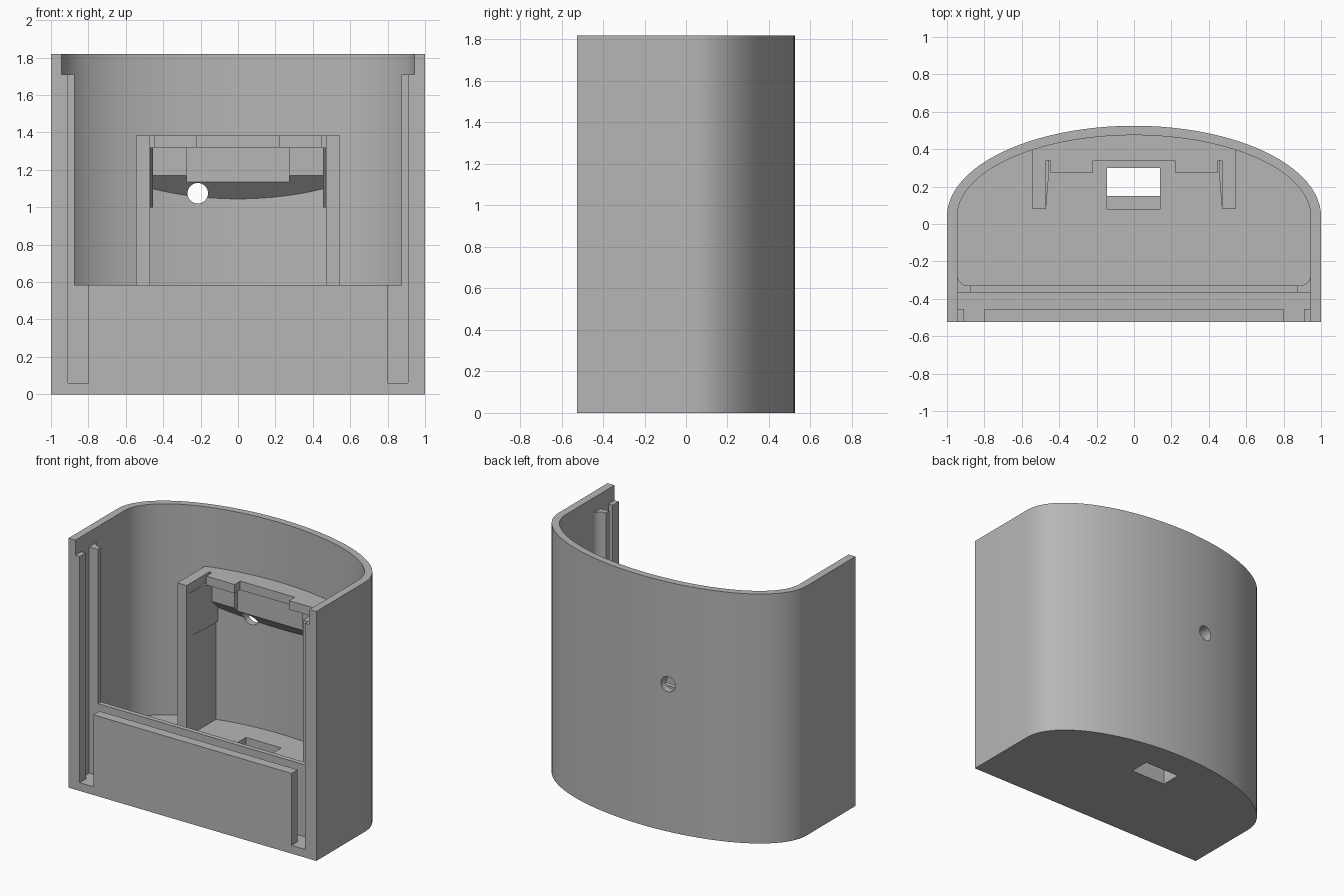
import bpy
import bmesh
import math

cube = bpy.data.objects.get("Cube")
if cube:
    bpy.data.objects.remove(cube, do_unlink=True)

grey = bpy.data.materials.new("plain grey")
grey.use_nodes = True
grey.diffuse_color = (0.47, 0.47, 0.47, 1)
grey.node_tree.nodes["Principled BSDF"].inputs["Base Color"].default_value = (0.47, 0.47, 0.47, 1)

HEIGHT = 1.82
FRONT = -0.525
ARC_Y = 0.04  # where the straight sides meet the curved back


def prism(name, outline, bottom, top):
    """Extrude an xy outline; bottom may be a height or a function of y."""
    low = bottom if callable(bottom) else lambda y: bottom
    bm = bmesh.new()
    a = [bm.verts.new((x, y, low(y))) for x, y in outline]
    b = [bm.verts.new((x, y, top)) for x, y in outline]
    bm.faces.new(a)
    bm.faces.new(b)
    for i in range(len(a)):
        j = (i + 1) % len(a)
        bm.faces.new((a[i], a[j], b[j], b[i]))
    bmesh.ops.recalc_face_normals(bm, faces=bm.faces)
    mesh = bpy.data.meshes.new(name)
    bm.to_mesh(mesh)
    bm.free()
    mesh.materials.append(grey)
    obj = bpy.data.objects.new(name, mesh)
    bpy.context.collection.objects.link(obj)
    return obj


def box(name, x0, x1, y0, y1, z0, z1):
    return prism(name, [(x0, y0), (x1, y0), (x1, y1), (x0, y1)], z0, z1)


def arc(a, b, start=0.0, end=math.pi, steps=64, cx=0.0, cy=ARC_Y):
    angles = [start + (end - start) * i / steps for i in range(steps + 1)]
    return [(cx + a * math.cos(t), cy + b * math.sin(t)) for t in angles]


def cut(target, cutter):
    mod = target.modifiers.new("cut", "BOOLEAN")
    mod.operation = "DIFFERENCE"
    mod.solver = "EXACT"
    mod.object = cutter
    bpy.ops.object.select_all(action="DESELECT")
    bpy.context.view_layer.objects.active = target
    target.select_set(True)
    bpy.ops.object.modifier_apply(modifier=mod.name)


def discard(obj):
    bpy.data.objects.remove(obj, do_unlink=True)


def smooth(obj):
    bpy.ops.object.select_all(action="DESELECT")
    bpy.context.view_layer.objects.active = obj
    obj.select_set(True)
    bpy.ops.object.shade_smooth_by_angle(angle=math.radians(30))


# Shell: solid D shape, later hollowed
shell = prism("shell", arc(1, 0.485) + [(-1, FRONT), (1, FRONT)], 0, HEIGHT)

# Main cavity with rounded front corners
r = 0.06
inner = arc(0.945, 0.435)
inner += arc(r, r, math.pi, 1.5 * math.pi, 8, -0.945 + r, -0.33 + r)
inner += arc(r, r, 1.5 * math.pi, 2 * math.pi, 8, 0.945 - r, -0.33 + r)

cutters = [
    prism("cavity_cutter", inner, 0.28, 2),
    # Slot for a sliding panel, and the open front above the low wall
    box("slot_cutter", -0.945, 0.945, -0.455, -0.365, 0.06, 2),
    box("window_cutter", -0.875, 0.875, -0.42, -0.2, 0.585, 2),
    box("front_cutter", -0.91, 0.91, -0.6, -0.43, 0.585, 2),
    box("rail_top_cutter", -0.945, 0.945, -0.6, -0.2, 1.71, 2),
    # Stepped cable opening in the floor
    box("floor_recess_cutter", -0.145, 0.14, 0.08, 0.30, 0.12, 0.4),
    box("floor_hole_cutter", -0.145, 0.14, 0.15, 0.30, -0.1, 0.2),
]
# Narrow openings either side of the front plate
for side in (-1, 1):
    x0, x1 = sorted((side * 0.8, side * 0.91))
    cutters.append(box("side_gap_cutter", x0, x1, -0.6, -0.43, 0.06, 0.7))

for c in cutters:
    cut(shell, c)
    discard(c)

# Holder walls with slim inner guides
parts = [shell]
for side, label in ((1, "left"), (-1, "right")):
    wall = [(0.47, 0.08), (0.545, 0.08), (0.545, 0.42), (0.47, 0.44)]
    guide = [(0.48, 0.09), (0.48, 0.43), (0.455, 0.43), (0.455, 0.27), (0.47, 0.09)]
    for name, outline, z0, z1 in (("holder_wall", wall, 0.26, 1.385),
                                  ("holder_guide", guide, 1.0, 1.32)):
        pts = [(side * x, y) for x, y in outline]
        parts.append(prism(label + "_" + name, pts, z0, z1))


def against_back(half_width, front_half):
    """Symmetric outline whose rear edge is buried in the curved back."""
    t = math.acos(half_width / 0.97)
    rear = arc(0.97, 0.46, t, math.pi - t, 24)
    return rear + [(-x, y) for x, y in front_half] + front_half[::-1]


# Holder top plate with a central notch and corner slits
plate = [(0.5, 0.34), (0.45, 0.34), (0.45, 0.275), (0.22, 0.275), (0.22, 0.34)]
parts.append(prism("holder_top", against_back(0.5, plate), 1.32, 1.385))

# Support below the plate, its underside sloping down to the back
step = [(0.48, 0.35), (0.275, 0.35), (0.275, 0.385)]
support = prism("holder_support", against_back(0.48, step), lambda y: 1.52 - y, 1.33)
parts.append(support)

# Round hole through the back
bpy.ops.mesh.primitive_cylinder_add(vertices=32, radius=0.055, depth=0.5,
                                    location=(-0.215, 0.5, 1.075),
                                    rotation=(math.pi / 2, 0, 0))
drill = bpy.context.object
drill.name = "hole_cutter"
for target in (shell, support):
    cut(target, drill)
discard(drill)

for part in parts:
    smooth(part)
